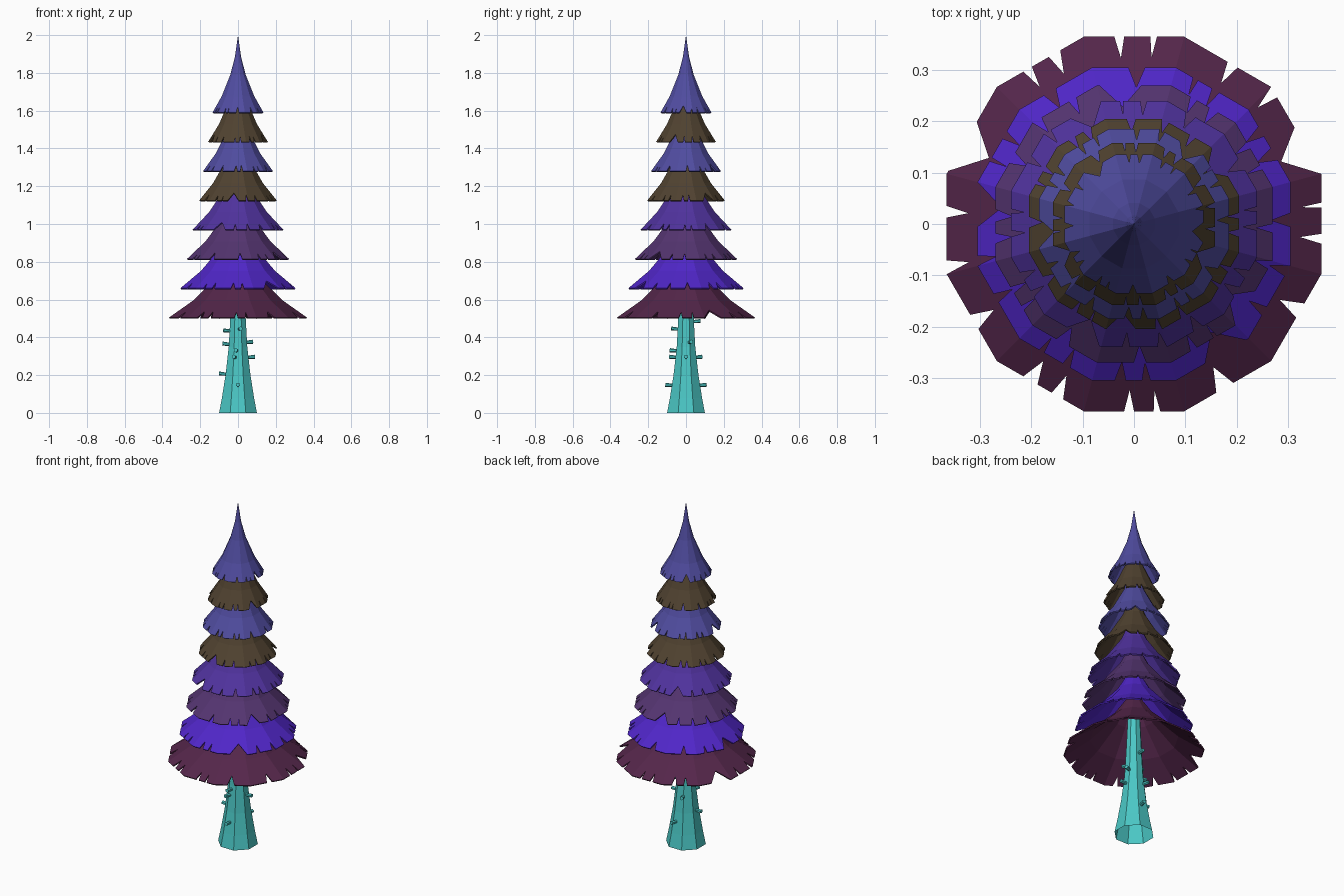
import bpy
import bmesh
from math import cos, sin, pi, radians
from mathutils import Vector

if "Cube" in bpy.data.objects:
    bpy.data.objects.remove(bpy.data.objects["Cube"], do_unlink=True)


def make_material(name, *rgb):
    linear = [((c / 255 + 0.055) / 1.055) ** 2.4 for c in rgb] + [1.0]
    mat = bpy.data.materials.new(name)
    mat.use_nodes = True
    mat.diffuse_color = linear
    mat.node_tree.nodes["Principled BSDF"].inputs["Base Color"].default_value = linear
    return mat


maroon = make_material("maroon", 84, 38, 74)
violet = make_material("violet", 80, 38, 200)
plum = make_material("plum", 84, 52, 112)
purple = make_material("purple", 80, 50, 158)
brown = make_material("brown", 80, 66, 48)
indigo = make_material("indigo", 80, 76, 160)
teal = make_material("teal", 75, 200, 198)


def add_object(name, bm, mat):
    bmesh.ops.remove_doubles(bm, verts=bm.verts, dist=1e-5)
    mesh = bpy.data.meshes.new(name)
    bm.to_mesh(mesh)
    bm.free()
    mesh.materials.append(mat)
    obj = bpy.data.objects.new(name, mesh)
    bpy.context.collection.objects.link(obj)
    return obj


def prism_point(angle, apothem, z, sides):
    """Point on a regular polygon whose flat sides face the axes."""
    step = 2 * pi / sides
    mid = round(angle / step) * step
    r = apothem / cos(angle - mid)
    return Vector((r * cos(angle), r * sin(angle), z))


def add_bands(bm, rings, sides):
    """Quad bands between successive (z, apothem) rings."""
    step = 2 * pi / sides
    for (z0, r0), (z1, r1) in zip(rings, rings[1:]):
        for i in range(sides):
            a, b = (i - 0.5) * step, (i + 0.5) * step
            pts = [prism_point(a, r0, z0, sides), prism_point(b, r0, z0, sides)]
            if r1 > 0:
                pts += [prism_point(b, r1, z1, sides), prism_point(a, r1, z1, sides)]
            else:
                pts.append(Vector((0, 0, z1)))
            bm.faces.new([bm.verts.new(p) for p in pts])


# Foliage tiers: twelve-sided concave cones with a torn rim
SIDES = 12
PROFILE = [(0, 1), (.21, .64), (.49, .30), (.72, .12), (1, 0)]
NOTCHES = [(-6, -3), (5, 6.5), (15, 31), (41.5, 45), (56.5, 60), (83, 85),
           (93, 96), (113, 117), (123, 126), (147, 164), (174.5, 178),
           (191, 195), (209, 214), (234, 239), (244, 248), (267, 270),
           (276, 278), (296, 302), (314, 317), (330, 335)]


def make_tier(name, z, radius, height, turn, mat):
    bm = bmesh.new()
    rings = [(z + f * height, radius * r) for f, r in PROFILE]
    (z0, r0), (z1, r1) = rings[:2]
    for i in range(SIDES):
        lo, hi = i * 30 - 15, i * 30 + 15
        a, b = radians(lo), radians(hi)
        inside = (radians(i * 30 - 14.999), radians(i * 30 + 14.999))

        def rim(deg, depth=0.0):
            ang = min(max(radians(deg), inside[0]), inside[1])
            return prism_point(ang, r0 + (r1 - r0) * depth, z0 + (z1 - z0) * depth, SIDES)

        pts = [prism_point(a, r0, z0, SIDES)]
        for start, end in NOTCHES:
            if lo <= start and end <= hi:
                depth = 0.28 + 0.012 * min(end - start, 12)
                if start > lo:
                    pts.append(rim(start))
                pts.append(rim((start + end) / 2, depth))
                if end < hi:
                    pts.append(rim(end))
        pts += [prism_point(b, r0, z0, SIDES), prism_point(b, r1, z1, SIDES),
                prism_point(a, r1, z1, SIDES)]
        bm.faces.new([bm.verts.new(p) for p in pts])
    add_bands(bm, rings[1:], SIDES)
    obj = add_object(name, bm, mat)
    obj.rotation_euler.z = radians(turn)
    shell = obj.modifiers.new("thickness", 'SOLIDIFY')
    shell.thickness = 0.008
    shell.offset = -1


TIERS = [(.365, maroon), (.305, violet), (.27, plum), (.24, purple),
         (.205, brown), (.185, indigo), (.158, brown), (.135, indigo)]
for i, (radius, mat) in enumerate(TIERS):
    top = i == len(TIERS) - 1
    make_tier(f"foliage_tier_{i + 1}", .505 + i * .155, radius,
              .41 if top else .44, (i * 150) % 360, mat)

# Trunk: open, flared octagonal tube
TRUNK = [(0, .10), (.08, .085), (.2, .066), (.35, .049), (.5, .041), (.75, .03)]
bm = bmesh.new()
add_bands(bm, TRUNK, 8)
add_object("trunk", bm, teal)


def trunk_radius(z):
    for (z0, r0), (z1, r1) in zip(TRUNK, TRUNK[1:]):
        if z <= z1:
            return r0 + (r1 - r0) * (z - z0) / (z1 - z0)


# Stubby twigs on the trunk
TWIGS = [(180, .2), (180, .36), (195, .43), (20, .37), (0, .29), (270, .14),
         (262, .325), (280, .44), (90, .48), (80, .14), (255, .29), (110, .29)]
for i, (deg, z) in enumerate(TWIGS):
    out = Vector((cos(radians(deg)), sin(radians(deg)), 0.08)).normalized()
    bm = bmesh.new()
    bmesh.ops.create_cone(bm, cap_ends=True, segments=6, radius1=.008,
                          radius2=.011, depth=.045)
    obj = add_object(f"twig_{i + 1}", bm, teal)
    obj.rotation_euler = out.to_track_quat('Z', 'Y').to_euler()
    obj.location = out * (trunk_radius(z) + .012) + Vector((0, 0, z))
